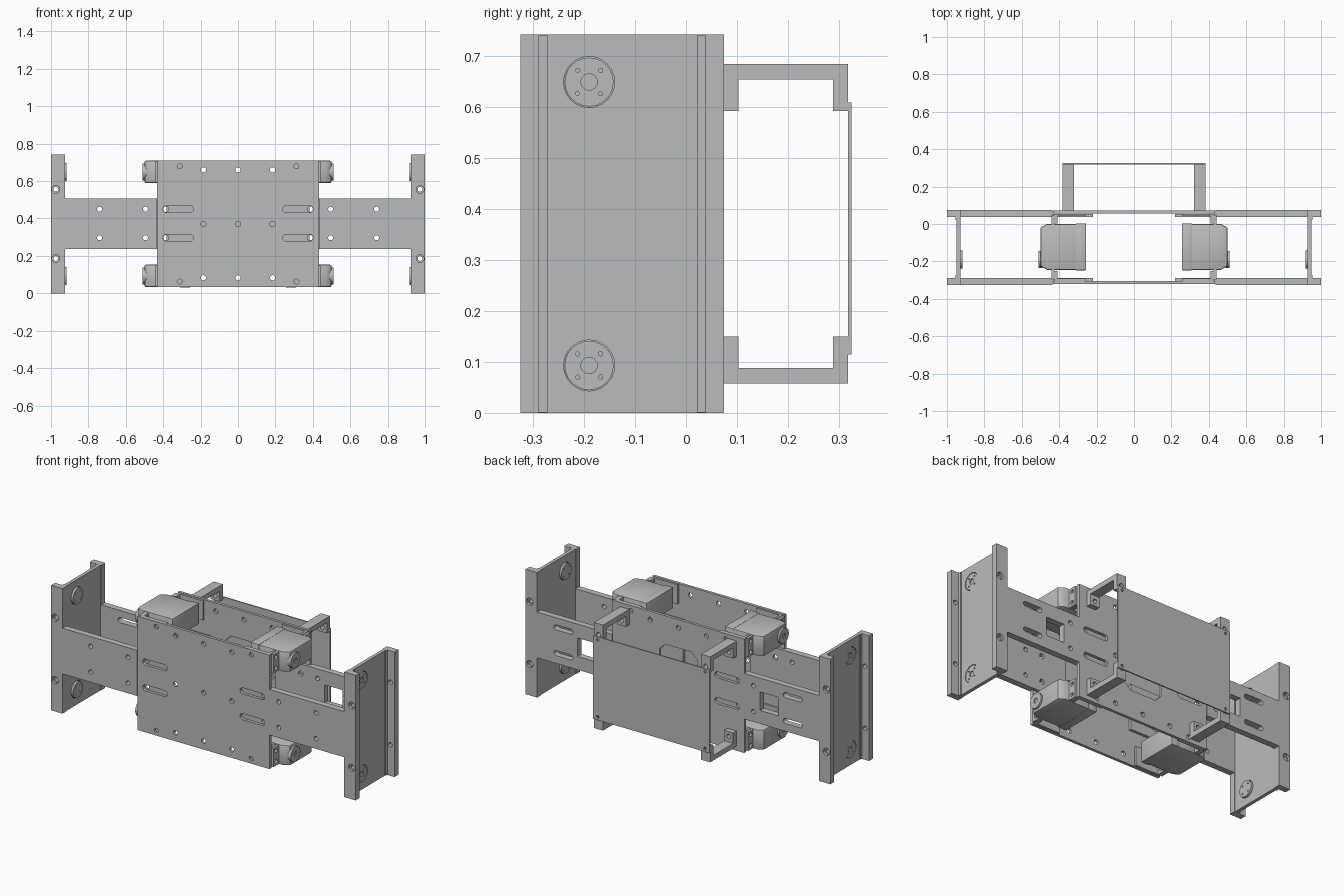
import bpy, bmesh, math
from mathutils import Vector

if "Cube" in bpy.data.objects:
    bpy.data.objects.remove(bpy.data.objects["Cube"], do_unlink=True)

grey = bpy.data.materials.new("plain grey")
grey.use_nodes = True
grey.diffuse_color = (0.5, 0.5, 0.5, 1)
grey.node_tree.nodes["Principled BSDF"].inputs["Base Color"].default_value = (0.5, 0.5, 0.5, 1)

MID_Y, MID_Z = -0.125, 0.371


def prism(pts, axis, lo, hi):
    return pts, axis, lo, hi


def box(x0, x1, y0, y1, z0, z1):
    return prism([(x0, y0), (x1, y0), (x1, y1), (x0, y1)], "z", z0, z1)


def capsule(u0, u1, v, r, axis, lo, hi, n=12):
    """Round hole or pin when u0 == u1, otherwise a slot along u."""
    pts = []
    for centre, start in ((u1, -math.pi / 2), (u0, math.pi / 2)):
        for i in range(n + (u0 != u1)):
            a = start + math.pi * i / n
            pts.append((centre + r * math.cos(a), v + r * math.sin(a)))
    return prism(pts, axis, lo, hi)


def disc(u, v, r, axis, lo, hi):
    return capsule(u, u, v, r, axis, lo, hi)


def raw_object(name, prisms, flip):
    bm = bmesh.new()
    for pts, axis, lo, hi in prisms:
        rings = []
        for w in (lo, hi):
            ring = []
            for u, v in pts:
                x, y, z = {"x": (w, u, v), "y": (u, w, v), "z": (u, v, w)}[axis]
                ring.append(bm.verts.new(Vector((x * flip[0],
                                                 MID_Y + (y - MID_Y) * flip[1],
                                                 MID_Z + (z - MID_Z) * flip[2]))))
            rings.append(ring)
        a, b = rings
        bm.faces.new(a)
        bm.faces.new(b)
        for i in range(len(a)):
            j = (i + 1) % len(a)
            bm.faces.new((a[i], a[j], b[j], b[i]))
    bmesh.ops.recalc_face_normals(bm, faces=bm.faces)
    mesh = bpy.data.meshes.new(name)
    bm.to_mesh(mesh)
    bm.free()
    mesh.materials.append(grey)
    ob = bpy.data.objects.new(name, mesh)
    bpy.context.scene.collection.objects.link(ob)
    return ob


def make(name, solids, cuts=(), flip=(1, 1, 1), bevel=0):
    ob = raw_object(name, solids, flip)
    cutter = None
    if cuts:
        cutter = raw_object(name + "_cutter", cuts, flip)
        cutter.hide_render = True
        mod = ob.modifiers.new("holes", "BOOLEAN")
        mod.operation, mod.solver, mod.object = "DIFFERENCE", "EXACT", cutter
        mod.use_self = True
    if bevel:
        mod = ob.modifiers.new("edges", "BEVEL")
        mod.width, mod.segments = bevel, 2
    # Apply the modifiers and discard the cutter
    graph = bpy.context.evaluated_depsgraph_get()
    mesh = bpy.data.meshes.new_from_object(ob.evaluated_get(graph))
    ob.modifiers.clear()
    ob.data = mesh
    if cutter:
        bpy.data.objects.remove(cutter, do_unlink=True)
    mesh.shade_smooth()
    mesh.set_sharp_from_angle(angle=math.radians(30))
    return ob


ROWS = (0.297, 0.45)
BOTH = ((1, "left"), (-1, "right"))
ENDS = ((1, "lower"), (-1, "upper"))

# Front and back centre plates and T-shaped arms
for sy, face in ((1, "front"), (-1, "back")):
    y0, y1 = -0.34, -0.27
    holes = [disc(x, z, 0.014, "y", y0, y1) for x in (-0.185, 0, 0.185) for z in (0.083, 0.66)]
    holes += [capsule(s * 0.32 - 0.063, s * 0.32 + 0.063, z, 0.018, "y", y0, y1)
              for s in (1, -1) for z in ROWS]
    holes += [disc(s * 0.312, z, 0.013, "y", -0.34, -0.31) for s in (1, -1) for z in (0.063, 0.679)]
    if sy == 1:
        holes += [disc(x, MID_Z, 0.014, "y", y0, y1) for x in (-0.185, 0, 0.185)]
    else:
        window = [(-0.125, 0.24), (-0.085, 0.2), (0.085, 0.2), (0.125, 0.24),
                  (0.125, 0.5), (0.085, 0.54), (-0.085, 0.54), (-0.125, 0.5)]
        holes.append(prism(window, "y", y0, y1))
        holes += [disc(x, MID_Z, 0.014, "y", y0, y1) for x in (-0.185, 0.185)]
    make(face + "_centre_plate", [box(-0.433, 0.433, -0.322, -0.305, 0.033, 0.709)],
         holes, (1, sy, 1))

    outline = [(0.22, 0.236), (0.925, 0.236), (0.925, 0), (1, 0),
               (1, 0.742), (0.925, 0.742), (0.925, 0.507), (0.22, 0.507)]
    for sx, side in BOTH:
        cuts = [box(0.1, 0.435, -0.34, -0.304, 0.1, 0.65)]
        for z in ROWS:
            cuts += [disc(0.385, z, 0.015, "y", -0.35, y1), disc(0.495, z, 0.013, "y", y0, y1)]
            if sy == 1:
                cuts.append(disc(0.74, z, 0.013, "y", y0, y1))
            else:
                cuts.append(capsule(0.705, 0.8, z, 0.015, "y", y0, y1))
        if sy == -1:
            cuts.append(box(0.54, 0.66, y0, y1, 0.315, 0.425))
        for z in (0.186, 0.556):
            cuts += [disc(0.974, z, 0.013, "y", -0.32, y1), disc(0.974, z, 0.021, "y", y0, -0.31)]
        make(f"{side}_{face}_arm", [prism(outline, "y", -0.325, -0.288)], cuts, (sx, sy, 1))

# Upright end walls with round horns
for sx, side in BOTH:
    make(side + "_end_wall", [box(0.928, 0.948, -0.288, 0.038, 0, 0.742)],
         [disc(-0.19, z, 0.05, "x", 0.9, 1) for z in (0.093, 0.649)], (sx, 1, 1))
    for sy, face in ((1, "front"), (-1, "back")):
        make(f"{side}_{face}_wall_lip", [box(0.929, 0.954, -0.289, -0.272, 0.001, 0.741)],
             (), (sx, sy, 1))
    for sz, level in ENDS:
        z = 0.093
        cuts = [disc(-0.19, z, 0.016, "x", 0.94, 1)]
        cuts += [disc(-0.19 + 0.032 * math.cos(a), z + 0.032 * math.sin(a), 0.004, "x", 0.9, 1)
                 for a in (0.8, 2.37, 3.94, 5.5)]
        make(f"{side}_{level}_end_horn",
             [disc(-0.19, z, 0.048, "x", 0.917, 0.946)], cuts, (sx, 1, sz))

# Four motors with their ears, mounts and output discs
body = [(0.262, 0), (0.262, -0.245), (0.465, -0.245), (0.5, -0.225), (0.5, -0.02), (0.465, 0)]
for sx, side in BOTH:
    for sz, level in ENDS:
        name, flip = f"{side}_{level}_motor", (sx, 1, sz)
        z0, z1, zc = 0.033, 0.153, 0.093
        make(name + "_body", [prism(body, "z", z0, z1)], (), flip, 0.008)
        make(name + "_base_cover", [box(0.256, 0.31, -0.248, 0.003, z0 - 0.002, z1 + 0.002)],
             (), flip, 0.004)
        make(name + "_output_disc", [disc(-0.19, zc, 0.045, "x", 0.49, 0.511)],
             [disc(-0.19, zc, 0.014, "x", 0.505, 0.53)], flip)
        holes = [disc(y, z, 0.011, "x", 0.35, 0.5)
                 for y in (-0.272, 0.022) for z in (zc - 0.032, zc + 0.032)]
        make(name + "_ears", [box(0.426, 0.441, -0.298, 0.048, z0 + 0.004, z1 - 0.004)],
             holes, flip)
        for sy, face in ((1, "front"), (-1, "back")):
            make(f"{name}_{face}_mount",
                 [prism([(0.26, -0.304), (0.425, -0.304), (0.425, -0.252), (0.41, -0.252),
                         (0.41, -0.292), (0.26, -0.292)], "z", z0 + 0.002, z1 - 0.002)],
                 [disc(-0.272, z, 0.011, "x", 0.35, 0.5) for z in (zc - 0.032, zc + 0.032)],
                 (sx, sy, sz))

# U-shaped standoffs and the flat board they carry
hoop = [(0.072, 0.058), (0.318, 0.058), (0.318, 0.15), (0.288, 0.15),
        (0.288, 0.088), (0.103, 0.088), (0.103, 0.15), (0.072, 0.15)]
for sx, side in BOTH:
    for sz, level in ENDS:
        make(f"{side}_{level}_standoff", [prism(hoop, "x", 0.322, 0.382)],
             [disc(0.352, 0.122, 0.013, "y", 0.05, 0.34)], (sx, 1, sz))
make("rear_board", [box(-0.382, 0.382, 0.318, 0.325, 0.115, 0.609)],
     [disc(s * 0.352, z, 0.008, "y", 0.3, 0.35) for s in (1, -1) for z in (0.135, 0.59)])
